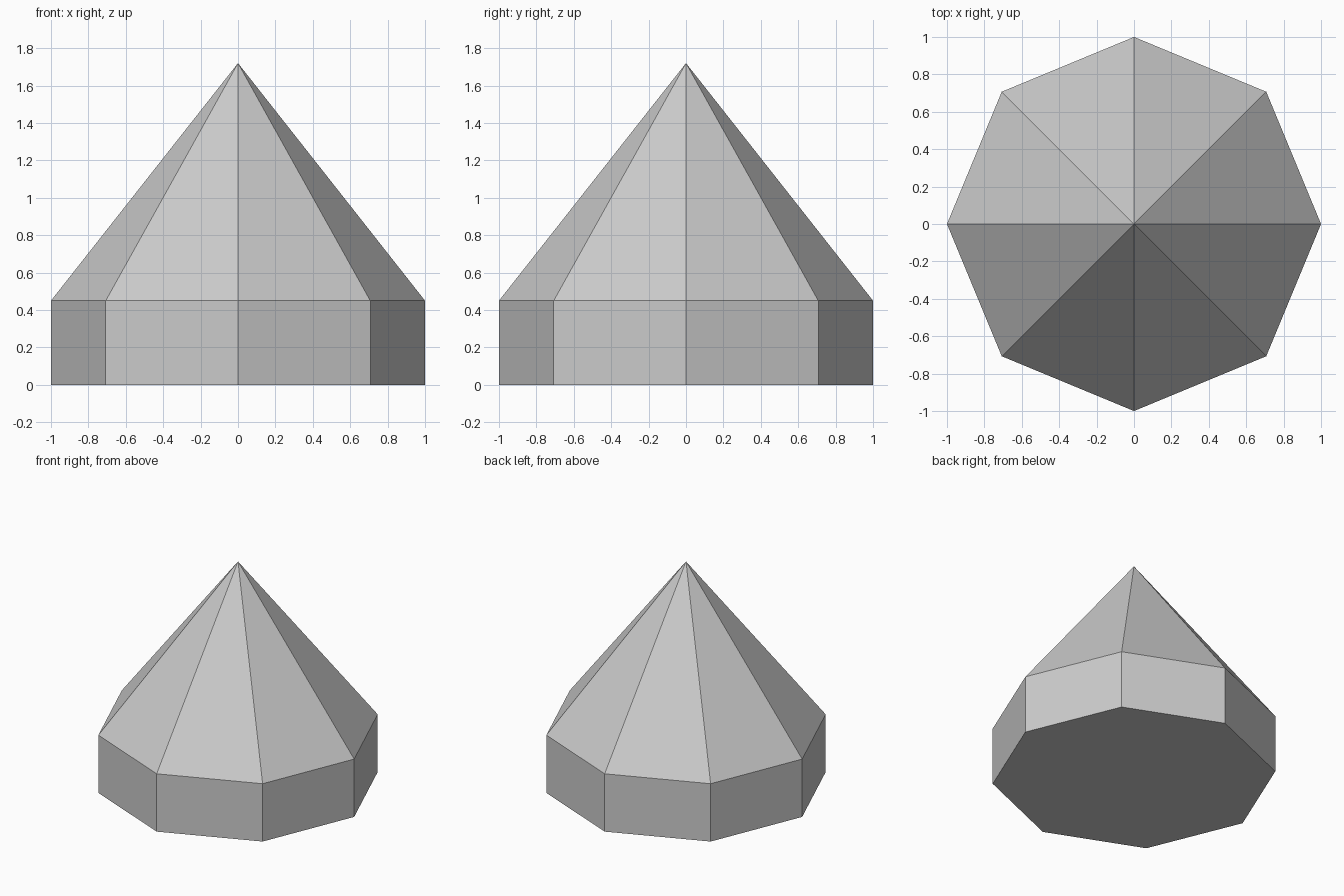
import bpy
import bmesh
from math import cos, sin, tau

if "Cube" in bpy.data.objects:
    bpy.data.objects.remove(bpy.data.objects["Cube"])

SIDES = 8
RADIUS = 1.0
WALL_TOP = 0.45
APEX = 1.72

bm = bmesh.new()

# Octagonal base, with corners on the x and y axes
ring = [bm.verts.new((RADIUS * cos(tau * i / SIDES), RADIUS * sin(tau * i / SIDES), 0))
        for i in range(SIDES)]
base = bm.faces.new(ring[::-1])

# Upright walls
rim = [bm.verts.new((v.co.x, v.co.y, WALL_TOP)) for v in ring]
tip = bm.verts.new((0, 0, APEX))
for i in range(SIDES):
    j = (i + 1) % SIDES
    bm.faces.new((ring[i], ring[j], rim[j], rim[i]))
    # Sloping roof facet above each wall
    bm.faces.new((rim[i], rim[j], tip))

mesh = bpy.data.meshes.new("octagonal_spire")
bm.to_mesh(mesh)
bm.free()
bpy.context.collection.objects.link(bpy.data.objects.new("octagonal_spire", mesh))
